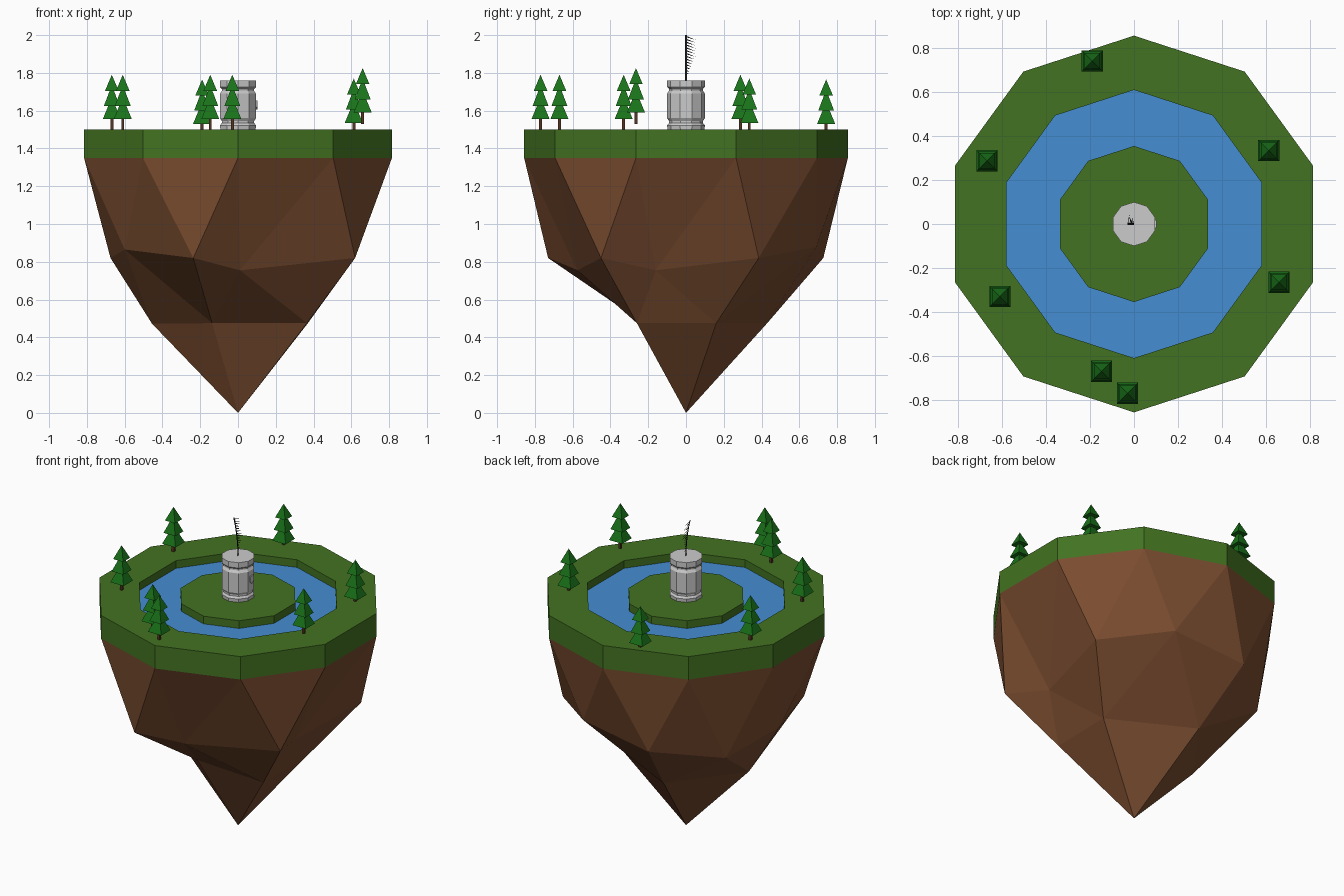
import bpy, bmesh, math

if "Cube" in bpy.data.objects:
    bpy.data.objects.remove(bpy.data.objects["Cube"])

def material(name, rgb):
    m = bpy.data.materials.new(name)
    m.diffuse_color = (*rgb, 1)
    m.use_nodes = True
    m.node_tree.nodes["Principled BSDF"].inputs["Base Color"].default_value = m.diffuse_color
    return m

GRASS = material("grass", (0.055, 0.17, 0.015))
DIRT = material("dirt", (0.2, 0.075, 0.03))
WATER = material("water", (0.06, 0.27, 0.65))
LEAF = material("leaves", (0.01, 0.17, 0.01))
BARK = material("bark", (0.09, 0.035, 0.015))
DARK = material("dark", (0.01, 0.01, 0.01))

def finish(name, bm, mat=None):
    me = bpy.data.meshes.new(name)
    bm.to_mesh(me)
    bm.free()
    ob = bpy.data.objects.new(name, me)
    bpy.context.collection.objects.link(ob)
    if mat:
        me.materials.append(mat)
    return ob

def lathe(name, profile, mat=None, sides=10, start=18, center=(0, 0, 0), cap=False):
    """Flat-sided turned shape, profile listed from bottom to top as (radius, z)."""
    bm = bmesh.new()
    cx, cy, cz = center
    rings = []
    for r, z in profile:
        if r == 0:
            rings.append([bm.verts.new((cx, cy, cz + z))] * sides)
            continue
        angles = [math.radians(start + 360 * i / sides) for i in range(sides)]
        rings.append([bm.verts.new((cx + r * math.cos(a), cy + r * math.sin(a), cz + z))
                      for a in angles])
    for lo, hi in zip(rings, rings[1:]):
        for i in range(sides):
            j = (i + 1) % sides
            bm.faces.new(list(dict.fromkeys((lo[i], lo[j], hi[j], hi[i]))))
    if cap:
        bm.faces.new(rings[-1])
    return finish(name, bm, mat)

R = 0.857

# Rock underside: lower half of an icosphere, pulled into an irregular point
rock = {  # ring level -> {angle: new position}
    "upper": {-36: (.62, -.45, .82), -108: (-.237, -.73, .82), 180: (-.675, 0, .82),
              108: (-.237, .727, .82), 36: (.62, .385, .82)},
    "between": {0: (.52, -.16, .755), -72: (.01, -.575, .755), -144: (-.6, -.36, .865),
                144: (-.59, .43, .76), 72: (.26, .69, .88)},
    "lower": {-36: (.365, -.26, .475), -108: (-.137, -.225, .475), 180: (-.455, 0, .472),
              108: (-.14, .43, .475), 36: (.37, .16, .475)},
}
bm = bmesh.new()
bmesh.ops.create_icosphere(bm, subdivisions=2, radius=1)
bmesh.ops.delete(bm, geom=[v for v in bm.verts if v.co.z > 0.1], context='VERTS')
for v in bm.verts:
    z = v.co.z
    if z > -0.1:
        v.co = (v.co.x * R, v.co.y * R, 1.35)
    elif z < -0.95:
        v.co = (0, 0, 0)
    else:
        level = rock["upper" if z > -0.49 else "between" if z > -0.7 else "lower"]
        a = math.degrees(math.atan2(v.co.y, v.co.x))
        key = min(level, key=lambda k: abs((k - a + 180) % 360 - 180))
        v.co = level[key]
finish("rock_underside", bm, DIRT)

# Grass rim, moat water and inner island
lathe("grass_rim", [(R, 1.35), (R, 1.5), (.61, 1.5), (.61, 1.45)], GRASS)
lathe("moat_water", [(.61, 1.45), (.355, 1.45)], WATER)
lathe("inner_island", [(.355, 1.45), (.355, 1.5)], GRASS, cap=True)

# Stone tower with grooved foot and crown
lathe("tower", [(.098, 1.5), (.1, 1.522), (.09, 1.535), (.09, 1.545), (.1, 1.56), (.1, 1.69),
                (.09, 1.705), (.09, 1.715), (.1, 1.725), (.1, 1.76)], cap=True)

# Small plaque on the right face of the tower
bm = bmesh.new()
shape = [(-.018, 1.655), (-.018, 1.62), (0, 1.605), (.018, 1.62), (.018, 1.655)]
base = bm.faces.new([bm.verts.new((.094, y, z)) for y, z in shape])
ext = bmesh.ops.extrude_face_region(bm, geom=[base])
bmesh.ops.translate(bm, vec=(.008, 0, 0),
                    verts=[g for g in ext["geom"] if isinstance(g, bmesh.types.BMVert)])
bmesh.ops.recalc_face_normals(bm, faces=bm.faces)
finish("tower_plaque", bm)

# Plume: flat curved spine with thin barbs on one side
def bend(y, z):
    t = (z - 1.76) / 0.24
    return (-0.03 * t * t, y, z)

bm = bmesh.new()
N = 12
spine = [[bm.verts.new(bend(y, 1.76 + .24 * i / N)) for y in (-.005, .005)] for i in range(N + 1)]
for a, b in zip(spine, spine[1:]):
    bm.faces.new((a[0], a[1], b[1], b[0]))
for i in range(14):
    z = 1.80 + .195 * i / 13
    reach = .015 + .035 * min(1, i / 7)
    pts = [(.004, z), (reach, z - .4 * reach), (.004, z - .007)]
    bm.faces.new([bm.verts.new(bend(*p)) for p in pts])
finish("plume", bm, DARK)

# Pine trees: square trunk and three stacked pyramids
trees = [(-.19, .742, -.025), (.613, .335, -.02), (.66, -.265, .035), (-.03, -.77, 0),
         (-.147, -.67, 0), (-.61, -.33, 0), (-.668, .288, 0)]
tiers = [(.048, 1.555, 1.67), (.042, 1.625, 1.735), (.036, 1.705, 1.79)]
for n, (x, y, dz) in enumerate(trees, 1):
    lathe(f"tree_trunk_{n}", [(.011, 1.495), (.011, 1.60)], BARK, 4, 45, (x, y, dz))
    for k, (half, z0, z1) in enumerate(tiers, 1):
        lathe(f"tree_{n}_tier_{k}", [(0, z0), (half * math.sqrt(2), z0), (0, z1)],
              LEAF, 4, 45, (x, y, dz))
